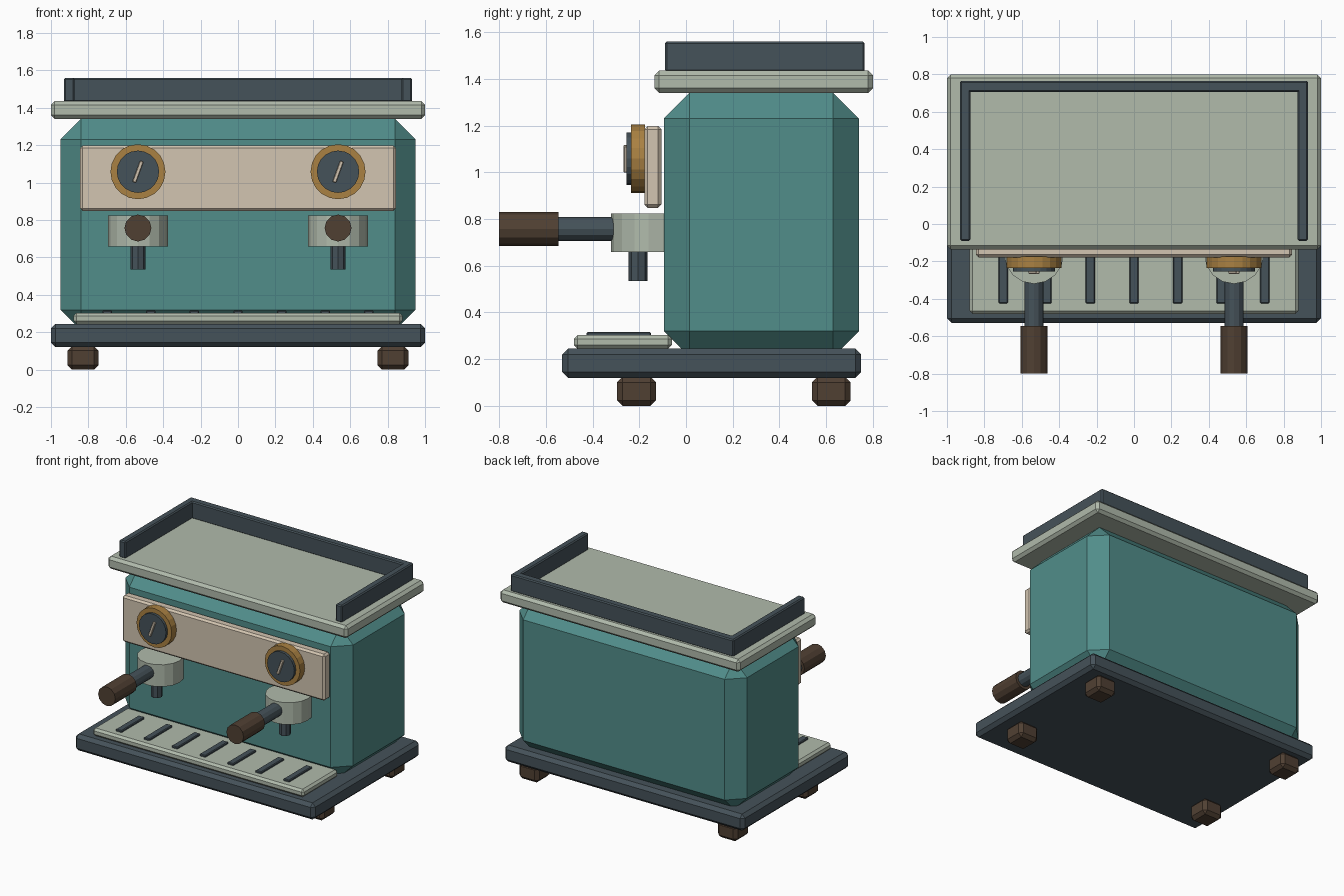
import bpy, bmesh, math
from mathutils import Matrix

cube = bpy.data.objects.get("Cube")
if cube:
    bpy.data.objects.remove(cube, do_unlink=True)


def material(name, r, g, b):
    color = tuple((c / 255) ** 2.2 for c in (r, g, b)) + (1,)
    mat = bpy.data.materials.new(name)
    mat.use_nodes = True
    mat.diffuse_color = color
    mat.node_tree.nodes["Principled BSDF"].inputs["Base Color"].default_value = color
    return mat


TEAL = material("teal enamel", 82, 140, 137)
SAGE = material("sage metal", 175, 185, 170)
SLATE = material("dark slate", 71, 83, 90)
CREAM = material("cream panel", 209, 195, 175)
BROWN = material("dark wood", 81, 66, 54)
BRASS = material("brass", 168, 128, 68)


def finish(name, bm, mat):
    mesh = bpy.data.meshes.new(name)
    bm.to_mesh(mesh)
    bm.free()
    mesh.materials.append(mat)
    obj = bpy.data.objects.new(name, mesh)
    bpy.context.collection.objects.link(obj)
    return obj


def box(name, x, y, z, mat, bevel, tilt=0):
    """Chamfered box spanning the (min, max) pairs, tilted about the y axis."""
    size = [b - a for a, b in (x, y, z)]
    centre = [(a + b) / 2 for a, b in (x, y, z)]
    bm = bmesh.new()
    bmesh.ops.create_cube(bm, size=1)
    bmesh.ops.scale(bm, vec=size, verts=bm.verts)
    bmesh.ops.bevel(bm, geom=bm.edges[:], offset=bevel, segments=1, affect="EDGES")
    bm.transform(Matrix.Translation(centre) @ Matrix.Rotation(tilt, 4, "Y"))
    return finish(name, bm, mat)


def cylinder(name, centre, radius, length, sides, mat, axis="Z"):
    bm = bmesh.new()
    bmesh.ops.create_cone(bm, cap_ends=True, segments=sides, radius1=radius,
                          radius2=radius, depth=length)
    turn = Matrix.Rotation(math.pi / 2, 4, "X") if axis == "Y" else Matrix()
    bm.transform(Matrix.Translation(centre) @ turn)
    return finish(name, bm, mat)


# Main housing
box("base", (-1, 1), (-0.53, 0.75), (0.12, 0.245), SLATE, 0.025)
box("body", (-0.95, 0.95), (-0.095, 0.74), (0.21, 1.34), TEAL, 0.11)
box("top_plate", (-1, 1), (-0.135, 0.8), (1.34, 1.435), SAGE, 0.02)
box("front_panel", (-0.845, 0.845), (-0.178, -0.105), (0.848, 1.198), CREAM, 0.014)

# Cup rail
box("back_rail", (-0.93, 0.93), (0.705, 0.765), (1.43, 1.56), SLATE, 0.008)

# Drip tray with grille bars
box("drip_tray", (-0.88, 0.88), (-0.48, -0.06), (0.245, 0.303), SAGE, 0.016)
for i in range(-3, 4):
    x = i * 0.233
    box("tray_bar", (x - 0.025, x + 0.025), (-0.425, -0.15), (0.298, 0.317), SLATE, 0.005)

for side, label in ((1, "left"), (-1, "right")):
    # Side rail
    x = side * 0.9025
    box(label + "_rail", (x - 0.0275, x + 0.0275), (-0.09, 0.76), (1.43, 1.56), SLATE, 0.008)

    # Feet
    x = side * 0.828
    for y, place in ((-0.212, "front"), (0.622, "back")):
        box(f"{place}_{label}_foot", (x - 0.083, x + 0.083), (y - 0.083, y + 0.083),
            (0, 0.125), BROWN, 0.024)

    # Gauge
    x = side * 0.535
    cylinder(label + "_gauge_ring", (x, -0.205, 1.058), 0.147, 0.06, 20, BRASS, "Y")
    cylinder(label + "_gauge_dial", (x, -0.24, 1.058), 0.113, 0.03, 20, SLATE, "Y")
    box(label + "_gauge_needle", (x - 0.01, x + 0.01), (-0.267, -0.25), (0.998, 1.118),
        CREAM, 0.003, math.radians(20))

    # Brewing head with spout and handle
    cylinder(label + "_brew_head", (x, -0.16, 0.742), 0.16, 0.165, 16, SAGE)
    cylinder(label + "_spout", (x, -0.205, 0.61), 0.041, 0.15, 8, SLATE)
    cylinder(label + "_handle_shaft", (x, -0.42, 0.757), 0.051, 0.27, 12, SLATE, "Y")
    cylinder(label + "_handle_grip", (x, -0.6725, 0.757), 0.072, 0.255, 12, BROWN, "Y")
